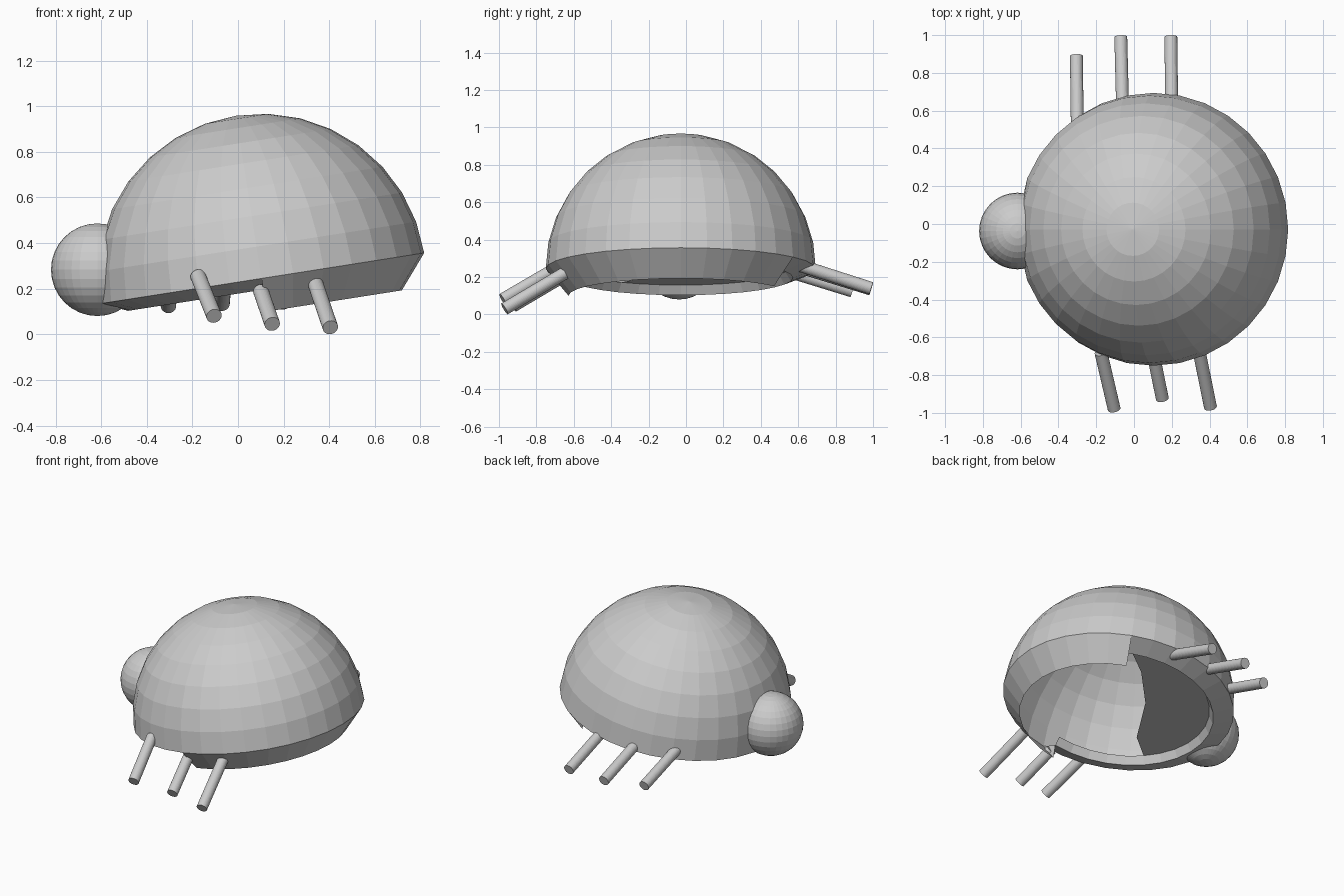
import bpy, bmesh, math
from mathutils import Vector, Matrix

cube = bpy.data.objects.get("Cube")
if cube:
    bpy.data.objects.remove(cube)

grey = bpy.data.materials.new("plain grey")
grey.use_nodes = True
grey.diffuse_color = (0.6, 0.6, 0.6, 1)
grey.node_tree.nodes["Principled BSDF"].inputs["Base Color"].default_value = (0.6, 0.6, 0.6, 1)

SEGS, RINGS, R = 32, 8, 0.722
TILT = Matrix.Translation((0.103, -0.028, 0.245)) @ Matrix.Rotation(math.radians(-8.9), 4, 'Y')
STEP = 2 * math.pi / SEGS


def finish(bm, name):
    mesh = bpy.data.meshes.new(name)
    bm.to_mesh(mesh)
    bm.free()
    mesh.materials.append(grey)
    obj = bpy.data.objects.new(name, mesh)
    bpy.context.collection.objects.link(obj)
    return obj


def polar(r, i, z):
    """Point on the tilted shell, trimmed flat where the head sits."""
    a = i * STEP
    p = TILT @ Vector((r * math.cos(a), r * math.sin(a), z))
    p.x = max(p.x, -0.595)
    return p


def strip(bm, rows):
    """Quads between successive rows of points."""
    rows = [[bm.verts.new(p) for p in row] for row in rows]
    for a, b in zip(rows, rows[1:]):
        for j in range(len(a) - 1):
            bm.faces.new((a[j], b[j], b[j + 1], a[j + 1]))


# Hollow dome
bm = bmesh.new()
rows = []
for k in range(RINGS):
    e = k * math.pi / 2 / RINGS
    rows.append([polar(R * math.cos(e), i, R * math.sin(e)) for i in range(SEGS + 1)])
strip(bm, rows)
apex = TILT @ Vector((0, 0, R))
for i in range(SEGS):
    bm.faces.new([bm.verts.new(p) for p in (rows[-1][i], rows[-1][i + 1], apex)])
bmesh.ops.remove_doubles(bm, verts=bm.verts, dist=1e-4)
bmesh.ops.recalc_face_normals(bm, faces=bm.faces)
finish(bm, "dome_shell")

# Lower lip: deep on one side, shallow around the head, stepped where they meet
START, END = -8, 5
DEEP, SHALLOW, LIP = -0.147, -0.05, 0.6
bm = bmesh.new()
deep = range(START, END + 1)
shallow = range(END, START + SEGS + 1)
strip(bm, [[polar(R, i, 0) for i in deep], [polar(LIP, i, DEEP) for i in deep]])
strip(bm, [[polar(R, i, 0) for i in shallow], [polar(LIP, i, SHALLOW) for i in shallow],
           [polar(LIP - 0.03, i, 0) for i in shallow]])
for i in (START, END):
    corner = [polar(R, i, 0), polar(LIP, i, DEEP), polar(LIP, i, SHALLOW)]
    if i == END:
        corner.reverse()
    bm.faces.new([bm.verts.new(p) for p in corner])
bmesh.ops.remove_doubles(bm, verts=bm.verts, dist=1e-4)
finish(bm, "lower_lip")

# Flat panel closing part of the underside
bm = bmesh.new()
edge = [polar(LIP, i, 0) for i in range(END, 20)]
edge += [TILT @ Vector(p) for p in ((-0.32, -0.2, 0), (-0.12, 0.12, 0), (0.11, 0.35, 0))]
face = bm.faces.new([bm.verts.new(p) for p in edge])
face.normal_update()
if face.normal.z > 0:
    face.normal_flip()
finish(bm, "belly_panel")

# Head
bm = bmesh.new()
bmesh.ops.create_uvsphere(bm, u_segments=32, v_segments=16, radius=0.203,
                          matrix=Matrix.Translation((-0.617, -0.037, 0.283)))
finish(bm, "head")


# Legs
def leg(name, start, end):
    a, b = Vector(start), Vector(end)
    d = b - a
    turn = d.to_track_quat('Z', 'Y').to_matrix().to_4x4()
    bm = bmesh.new()
    bmesh.ops.create_cone(bm, cap_ends=True, segments=32, radius1=0.034, radius2=0.034,
                          depth=d.length, matrix=Matrix.Translation((a + b) / 2) @ turn)
    finish(bm, name)


leg("front_leg_1", (-0.175, -0.68, 0.255), (-0.105, -0.98, 0.08))
leg("front_leg_2", (0.1, -0.68, 0.19), (0.15, -0.925, 0.045))
leg("front_leg_3", (0.34, -0.65, 0.22), (0.405, -0.97, 0.03))
leg("back_leg_1", (-0.3, 0.5, 0.245), (-0.305, 0.89, 0.125))
leg("back_leg_2", (-0.06, 0.6, 0.255), (-0.07, 0.99, 0.135))
leg("back_leg_3", (0.2, 0.6, 0.265), (0.195, 0.99, 0.14))
